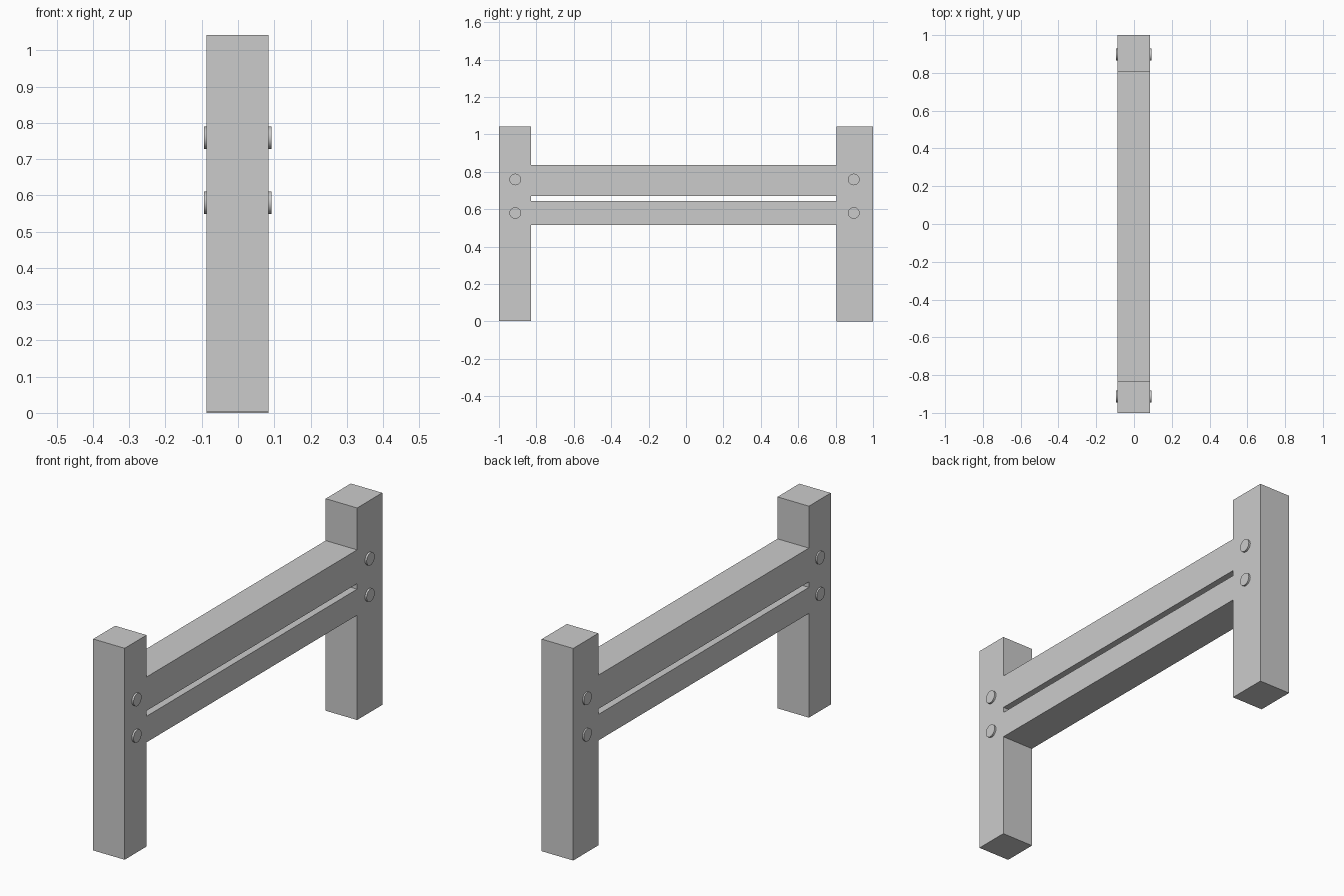
import bpy
import math

cube = bpy.data.objects.get("Cube")
if cube:
    bpy.data.objects.remove(cube, do_unlink=True)

grey = bpy.data.materials.new("plain grey")
grey.use_nodes = True
colour = (0.6, 0.6, 0.6, 1)
grey.diffuse_color = colour
grey.node_tree.nodes["Principled BSDF"].inputs["Base Color"].default_value = colour

X_MIN, X_MAX = -0.087, 0.084
FRONT_INNER, BACK_INNER = -0.83, 0.805


def box(name, y0, y1, z0, z1):
    """Square-edged timber spanning the full thickness of the frame."""
    bpy.ops.mesh.primitive_cube_add(
        size=1, location=((X_MIN + X_MAX) / 2, (y0 + y1) / 2, (z0 + z1) / 2))
    ob = bpy.context.object
    ob.name = name
    ob.scale = (X_MAX - X_MIN, y1 - y0, z1 - z0)
    bpy.ops.object.transform_apply(location=False, rotation=False, scale=True)
    ob.data.materials.append(grey)


def bolt(name, y, z):
    """Round pin through a post, its ends standing proud on both sides."""
    bpy.ops.mesh.primitive_cylinder_add(
        vertices=32, radius=0.031, depth=0.187, location=(-0.0005, y, z),
        rotation=(0, math.pi / 2, 0))
    ob = bpy.context.object
    ob.name = name
    ob.data.materials.append(grey)
    bpy.ops.object.shade_smooth_by_angle(angle=math.radians(30))


# Posts
box("front_post", -1, FRONT_INNER, 0.003, 1.042)
box("back_post", BACK_INNER, 1, 0, 1.042)

# Rails, butted between the posts
box("upper_rail", FRONT_INNER, BACK_INNER, 0.67, 0.836)
box("lower_rail", FRONT_INNER, BACK_INNER, 0.515, 0.643)

# Bolts
for end, y in (("front", -0.913), ("back", 0.897)):
    for level, z in (("upper", 0.759), ("lower", 0.58)):
        bolt(f"{end}_{level}_bolt", y, z)
